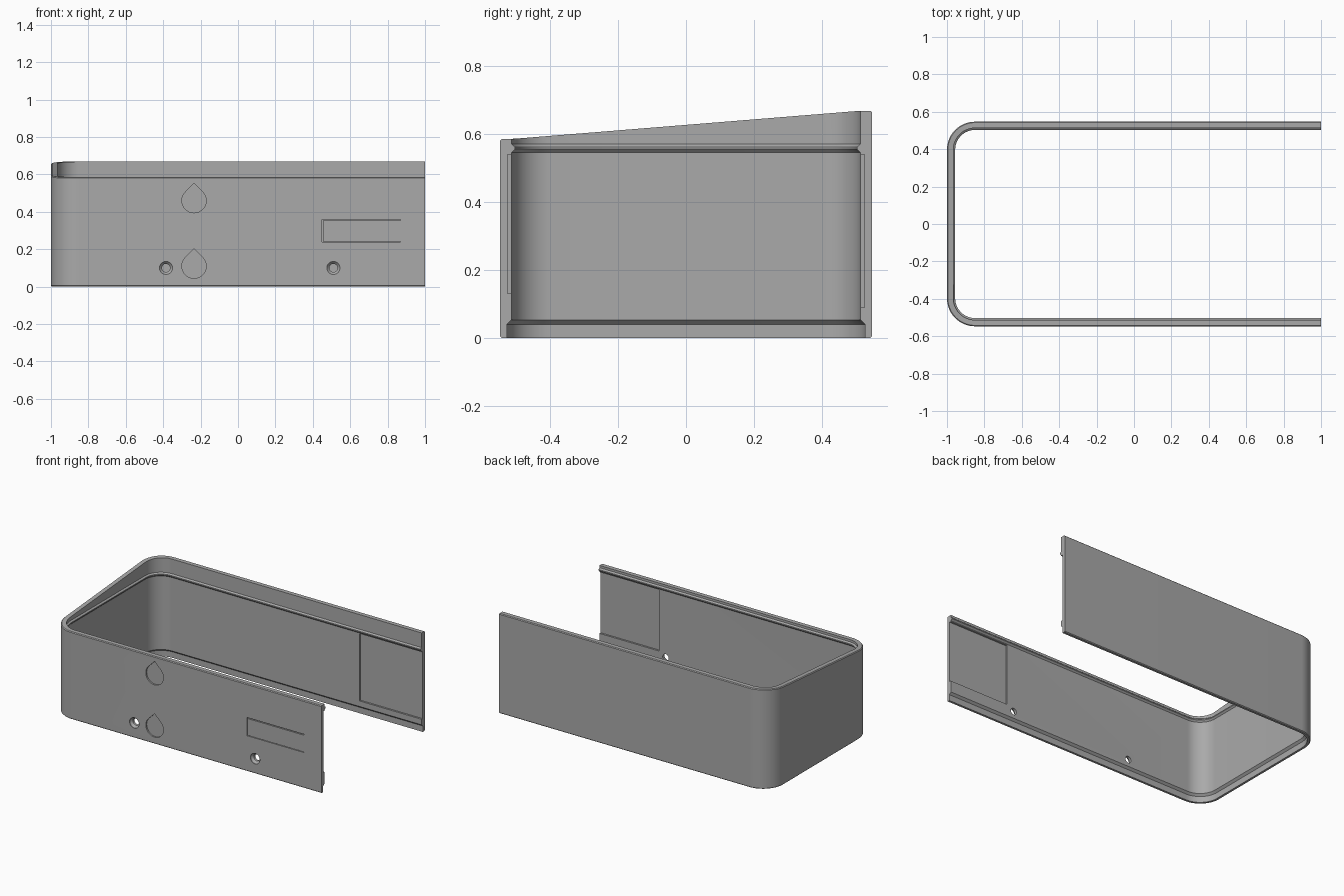
import bpy, bmesh, math

if "Cube" in bpy.data.objects:
    bpy.data.objects.remove(bpy.data.objects["Cube"])

HALF_Y, RADIUS, WALL = 0.547, 0.15, 0.034
FRONT_TOP, BACK_TOP = 0.585, 0.668
ARC_STEPS = 16

grey = bpy.data.materials.new("shell grey")
grey.use_nodes = True
colour = (0.4, 0.4, 0.4, 1)
grey.diffuse_color = colour
grey.node_tree.nodes["Principled BSDF"].inputs["Base Color"].default_value = colour


def finish(bm, name):
    bmesh.ops.recalc_face_normals(bm, faces=bm.faces)
    mesh = bpy.data.meshes.new(name)
    bm.to_mesh(mesh)
    bm.free()
    mesh.materials.append(grey)
    obj = bpy.data.objects.new(name, mesh)
    bpy.context.collection.objects.link(obj)
    return obj


def loft(name, rings, closed=True):
    """Skin matching rings of points and cap both ends."""
    bm = bmesh.new()
    rows = [[bm.verts.new(p) for p in ring] for ring in rings]
    n = len(rows[0])
    for a, b in zip(rows, rows[1:]):
        for i in range(n):
            j = (i + 1) % n
            bm.faces.new((a[i], a[j], b[j], b[i]))
    bm.faces.new(rows[0])
    bm.faces.new(rows[-1])
    return finish(bm, name)


# Wall path: front end, two rounded corners, back end, shifted inward by d
def path(d):
    r = RADIUS - d
    cx, cy = RADIUS - 1, HALF_Y - RADIUS
    points = [(1, -HALF_Y + d)]
    for sign, start in ((-1, 270), (1, 180)):
        for i in range(ARC_STEPS + 1):
            a = math.radians(start - 90 * i / ARC_STEPS)
            points.append((cx + r * math.cos(a), sign * cy + r * math.sin(a)))
    return points + [(1, HALF_Y - d)]


def top_height(y):
    reach = HALF_Y - WALL
    t = (max(-reach, min(reach, y)) + reach) / (2 * reach)
    return FRONT_TOP + t * (BACK_TOP - FRONT_TOP)


# Wall section: base rebate, chamfer, inner rib; last three follow the sloped rim
fixed = [(0, 0.005), (0.005, 0), (0.02, 0), (0.02, 0.04), (WALL, 0.053),
         (WALL, 0.545), (0.044, 0.555), (0.044, 0.562), (WALL, 0.57)]
rim = [(WALL, 0), (0.005, 0), (0, -0.005)]
columns = [[(x, y, z) for x, y in path(d)] for d, z in fixed]
columns += [[(x, y, top_height(y) + dz) for x, y in path(d)] for d, dz in rim]
shell = loft("enclosure_shell", list(zip(*columns)))


def cut(name, *layers):
    """Cut a loft of (outline in x and z, y) layers from the shell."""
    cutter = loft(name, [[(x, y, z) for x, z in outline] for outline, y in layers])
    cutter.hide_render = True
    mod = shell.modifiers.new(name, "BOOLEAN")
    mod.operation = "DIFFERENCE"
    mod.solver = "EXACT"
    mod.object = cutter
    bpy.context.view_layer.objects.active = shell
    bpy.ops.object.modifier_apply(modifier=name)
    bpy.data.objects.remove(cutter)


def rect(x0, x1, z0, z1):
    return [(x0, z0), (x1, z0), (x1, z1), (x0, z1)]


def circle(x, z, r, steps=32):
    return [(x + r * math.cos(2 * math.pi * i / steps),
             z + r * math.sin(2 * math.pi * i / steps)) for i in range(steps)]


def teardrop(x, z, r, steps=36):
    angles = [math.radians(135 + 270 * i / steps) for i in range(steps + 1)]
    return [(x, z + r * math.sqrt(2))] + [
        (x + r * math.cos(a), z + r * math.sin(a)) for a in angles]


# Shallow pockets inside the open ends
front_pocket = rect(0.56, 1.1, 0.13, 0.54)
back_pocket = rect(0.54, 1.1, 0.09, 0.54)
cut("front_pocket", (front_pocket, -0.525), (front_pocket, -0.45))
cut("back_pocket", (back_pocket, 0.525), (back_pocket, 0.45))

# Countersunk screw holes
for x in (-0.385, 0.51):
    wide, narrow = circle(x, 0.1, 0.035), circle(x, 0.1, 0.022)
    cut("screw_hole", (wide, -0.6), (wide, -HALF_Y + 0.003),
        (narrow, -HALF_Y + 0.017), (narrow, -0.45))

# Teardrop recesses
for z in (0.46, 0.11):
    drop = teardrop(-0.235, z, 0.065)
    cut("teardrop_recess", (drop, -0.6), (drop, -HALF_Y + 0.01))

# Thin U-shaped groove
groove = [(0.45, 0.36), (0.87, 0.36), (0.87, 0.354), (0.454, 0.354),
          (0.454, 0.242), (0.87, 0.242), (0.87, 0.238), (0.45, 0.238)]
cut("tab_groove", (groove, -0.6), (groove, -HALF_Y + 0.01))

# Smooth corners, crisp edges
bpy.ops.object.select_all(action="DESELECT")
shell.select_set(True)
bpy.context.view_layer.objects.active = shell
bpy.ops.object.shade_smooth_by_angle(angle=math.radians(25))
